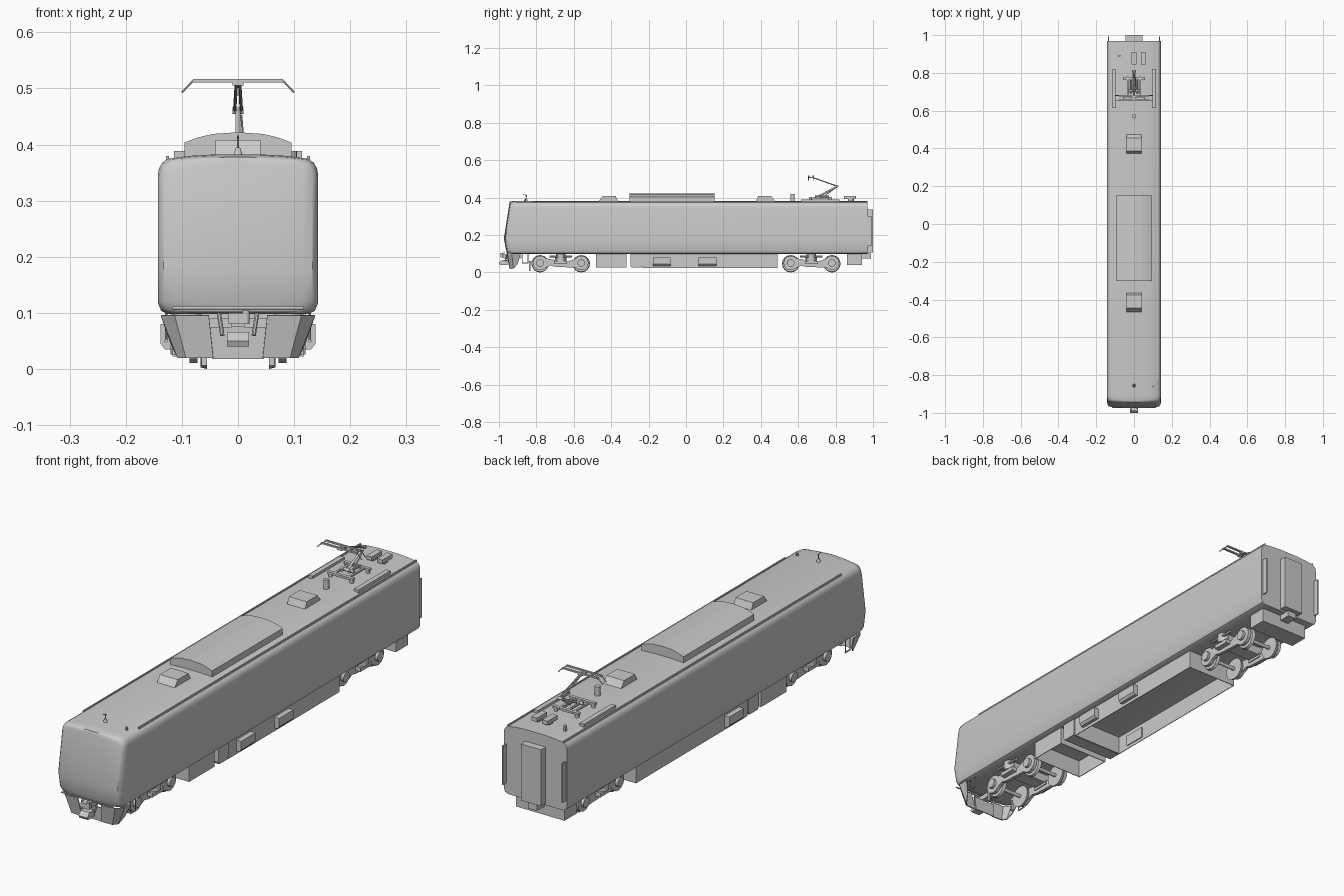
import bpy, bmesh, math
from mathutils import Vector


def finish(name, bm, smooth=None):
    bmesh.ops.remove_doubles(bm, verts=bm.verts, dist=1e-5)
    bmesh.ops.recalc_face_normals(bm, faces=bm.faces)
    me = bpy.data.meshes.new(name)
    bm.to_mesh(me)
    bm.free()
    ob = bpy.data.objects.new(name, me)
    bpy.context.collection.objects.link(ob)
    if smooth:
        bpy.ops.object.select_all(action='DESELECT')
        ob.select_set(True)
        bpy.context.view_layer.objects.active = ob
        bpy.ops.object.shade_smooth_by_angle(angle=math.radians(smooth))
    return ob


def prism(name, pts, axis, a, b, smooth=None):
    """Extrude a 2D outline along x (pts are y,z) or y (pts are x,z)."""
    put = (lambda p, t: (t, p[0], p[1])) if axis == 'x' else (lambda p, t: (p[0], t, p[1]))
    bm = bmesh.new()
    r0 = [bm.verts.new(put(p, a)) for p in pts]
    r1 = [bm.verts.new(put(p, b)) for p in pts]
    bm.faces.new(r0)
    bm.faces.new(r1)
    for i in range(len(pts)):
        j = (i + 1) % len(pts)
        bm.faces.new((r0[i], r0[j], r1[j], r1[i]))
    return finish(name, bm, smooth)


def box(name, x0, x1, y0, y1, z0, z1):
    return prism(name, [(x0, z0), (x1, z0), (x1, z1), (x0, z1)], 'y', y0, y1)


def rod(name, p, q, r, n=10, r2=None):
    p, q = Vector(p), Vector(q)
    bm = bmesh.new()
    bmesh.ops.create_cone(bm, cap_ends=True, segments=n, radius1=r,
                          radius2=r if r2 is None else r2, depth=(q - p).length)
    rot = Vector((0, 0, 1)).rotation_difference(q - p).to_matrix().to_4x4()
    bm.transform(rot)
    bmesh.ops.translate(bm, verts=bm.verts, vec=(p + q) / 2)
    return finish(name, bm, 40)


def plate(name, quads, t):
    bm = bmesh.new()
    for q in quads:
        bm.faces.new([bm.verts.new(v) for v in q])
    ob = finish(name, bm)
    m = ob.modifiers.new('thickness', 'SOLIDIFY')
    m.thickness, m.offset = t, 0
    return ob


# Car body: one cross-section lofted from the slanted, rounded nose to the flat rear
half = [(0.125, 0.098), (0.137, 0.104), (0.143, 0.118), (0.143, 0.18), (0.143, 0.345),
        (0.141, 0.357), (0.135, 0.368), (0.124, 0.375), (0.085, 0.380), (0.04, 0.3825)]
section = half + [(-x, z) for x, z in reversed(half)]
nose = [(0.09, -0.953), (0.118, -0.962), (0.18, -0.974), (0.345, -0.948), (0.39, -0.941)]


def nose_y(z):
    for (z0, y0), (z1, y1) in zip(nose, nose[1:]):
        if z <= z1:
            return y0 + (y1 - y0) * (z - z0) / (z1 - z0)
    return nose[-1][1]


bm = bmesh.new()
stations = [(0, 0, .97), (.001, .5, .97), (.004, .8, .97), (.008, .93, .975),
            (.016, .98, .988), (.035, 1, 1), (None, 1, 1)]
rings = []
for d, sx, sz in stations:
    ring = []
    for x, z in section:
        z = 0.23 + (z - 0.23) * sz
        ring.append(bm.verts.new((x * sx, 0.97 if d is None else nose_y(z) + d, z)))
    rings.append(ring)
for a, b in zip(rings, rings[1:]):
    for i in range(len(section)):
        j = (i + 1) % len(section)
        bm.faces.new((a[i], a[j], b[j], b[i]))
bm.faces.new(rings[-1])
finish('car_body', bm, 35)

# Nose bar, end gangway, side fins and rear gear
rod('nose_bar', (-0.117, -0.972, 0.109), (0.117, -0.972, 0.109), 0.003)
box('end_gangway', -0.045, 0.045, 0.97, 1.0, 0.105, 0.335)
box('rear_coupler', -0.02, 0.02, 0.93, 0.99, 0.075, 0.1)
box('rear_equipment_box', -0.11, 0.11, 0.86, 0.94, 0.04, 0.1)
for s in (-1, 1):
    box('end_fin', s * 0.132, s * 0.137, 0.968, 0.992, 0.14, 0.30)
    box('gutter_rail', s * 0.123, s * 0.128, -0.82, 0.97, 0.372, 0.38)
    # Front skirt halves, with corner returns
    plate('front_skirt', [
        [(s * .052, -.957, .096), (s * .112, -.953, .096), (s * .092, -.94, .02), (s * .044, -.942, .02)],
        [(s * .112, -.953, .096), (s * .136, -.93, .096), (s * .106, -.922, .02), (s * .092, -.94, .02)],
        [(s * .136, -.93, .096), (s * .136, -.885, .096), (s * .118, -.9, .045), (s * .106, -.922, .02)]], 0.004)
    box('rail_guard', s * 0.055, s * 0.065, -0.84, -0.832, 0.006, 0.06)
    box('rail_guard_arm', s * 0.055, s * 0.065, -0.84, -0.79, 0.05, 0.06)
    for y in (-0.875, -0.845):
        rod('step_post', (s * 0.128, y, 0.1), (s * 0.128, y, 0.05), 0.002, 6)
    rod('step_tread', (s * 0.128, -0.877, 0.05), (s * 0.128, -0.843, 0.05), 0.003, 6)
plate('skirt_centre', [[(-.05, -.94, .075), (.05, -.94, .075), (.045, -.936, .018), (-.045, -.936, .018)]], 0.004)

# Front coupler
box('coupler_shank', -0.012, 0.012, -0.975, -0.88, 0.075, 0.095)
box('coupler_head', -0.017, 0.017, -0.99, -0.968, 0.08, 0.1)
prism('coupler_lower', [(-0.985, 0.066), (-0.955, 0.066), (-0.955, 0.04), (-0.995, 0.04), (-1.0, 0.05)],
      'x', -0.02, 0.02)
rod('coupler_knuckle', (0.014, -0.985, 0.08), (0.014, -0.985, 0.104), 0.007)
for s in (-1, 1):
    rod('brake_hose', (s * 0.034, -0.955, 0.1), (s * 0.028, -0.965, 0.06), 0.004, 8)


# Underfloor: open-bottomed skirted cases and outboard boxes
def open_case(name, w, y0, y1, z0, z1):
    c = [(-w, y0), (w, y0), (w, y1), (-w, y1)]
    quads = []
    for i in range(4):
        (a, b), (e, f) = c[i], c[(i + 1) % 4]
        quads.append([(a, b, z0), (e, f, z0), (e, f, z1), (a, b, z1)])
    return plate(name, quads, 0.004)


open_case('front_underfloor_case', 0.115, -0.48, -0.32, 0.025, 0.1)
open_case('main_underfloor_case', 0.115, -0.23, 0.487, 0.022, 0.1)
prism('cross_tank', [(-0.298, 0.1), (-0.232, 0.1), (-0.232, 0.038), (-0.238, 0.026), (-0.292, 0.026),
                     (-0.298, 0.038)], 'x', -0.12, 0.12)
for s, ys in ((1, (-0.13, 0.115)), (-1, (-0.13,))):
    for y in ys:
        prism('side_equipment_box', [(s * 0.11, 0.08), (s * 0.138, 0.08), (s * 0.138, 0.045),
                                     (s * 0.13, 0.035), (s * 0.11, 0.035)], 'y', y - 0.047, y + 0.047)


# Bogies: dumbbell side frames, wheels, springs and bolster
def frame_outline(cy):
    pts = []
    for s in (1, -1):
        for i in range(11):
            t = math.radians(-140 + 28 * i) + (math.pi if s < 0 else 0)
            pts.append((cy + s * 0.11 + 0.039 * math.cos(t), 0.05 + 0.039 * math.sin(t)))
        pts += [(cy + s * 0.055, 0.05 + s * 0.014), (cy + s * 0.03, 0.03 if s < 0 else 0.055)]
    return pts


for cy in (-0.67, 0.67):
    box('bogie_bolster', -0.09, 0.09, cy - 0.03, cy + 0.03, 0.055, 0.09)
    for dy in (-0.11, 0.11):
        rod('axle', (-0.06, cy + dy, 0.046), (0.06, cy + dy, 0.046), 0.008)
        for s in (-1, 1):
            rod('wheel', (s * 0.055, cy + dy, 0.046), (s * 0.067, cy + dy, 0.046), 0.046, 28, 0.043)
            rod('axle_box', (s * 0.085, cy + dy, 0.05), (s * 0.098, cy + dy, 0.05), 0.02, 16)
    for s in (-1, 1):
        prism('bogie_side_frame', frame_outline(cy), 'x', s * 0.072, s * 0.086)
        rod('air_spring', (s * 0.09, cy, 0.06), (s * 0.09, cy, 0.1), 0.025, 16)
        box('spring_plank', s * 0.068, s * 0.108, cy - 0.035, cy + 0.035, 0.045, 0.062)
        rod('damper', (s * 0.106, cy - 0.06, 0.085), (s * 0.106, cy + 0.06, 0.085), 0.006, 8)

# Roof: arched cooling unit, vents and antennas
arch = [(-0.095, 0.375), (-0.095, 0.404), (-0.07, 0.413), (-0.045, 0.419), (0, 0.422),
        (0.045, 0.419), (0.07, 0.413), (0.095, 0.404), (0.095, 0.375)]
prism('roof_cooling_unit', arch, 'y', -0.303, 0.152)
for y in (-0.41, 0.42):
    f = 1 if y > 0 else -1
    prism('roof_vent', [(y - f * 0.048, 0.378), (y - f * 0.034, 0.408), (y + f * 0.036, 0.408),
                        (y + f * 0.058, 0.378)], 'x', -0.04, 0.04)
rod('front_antenna_base', (0, -0.855, 0.38), (0, -0.855, 0.395), 0.009, 10, 0.004)
rod('front_antenna', (0, -0.855, 0.39), (0, -0.852, 0.413), 0.002, 6)
rod('front_antenna_tip', (0, -0.852, 0.412), (0, -0.868, 0.416), 0.002, 6)
rod('whistle', (0.1, -0.86, 0.375), (0.1, -0.86, 0.389), 0.005, 8)
rod('lightning_arrester', (0, 0.57, 0.378), (0, 0.57, 0.42), 0.011, 12)
rod('roof_terminal', (-0.078, 0.89, 0.375), (-0.078, 0.89, 0.402), 0.007, 8)
for x in (0, 0.048):
    box('roof_switch_box', x - 0.012, x + 0.012, 0.845, 0.91, 0.392, 0.408)
    box('roof_switch_foot', x - 0.006, x + 0.006, 0.865, 0.89, 0.375, 0.393)
for s in (-1, 1):
    box('roof_walkway', s * 0.094, s * 0.114, 0.615, 0.82, 0.375, 0.389)

# Pantograph: base frame on insulators, folded arm and collector head
for y in (0.665, 0.77):
    box('pantograph_cross_beam', -0.058, 0.058, y - 0.007, y + 0.007, 0.393, 0.402)
    for s in (-1, 1):
        rod('insulator', (s * 0.048, y, 0.376), (s * 0.048, y, 0.396), 0.008, 10)
for s in (-1, 1):
    box('pantograph_side_beam', s * 0.028, s * 0.036, 0.66, 0.78, 0.394, 0.401)
    rod('pantograph_spring', (s * 0.015, 0.69, 0.405), (s * 0.015, 0.765, 0.405), 0.005, 8)
    rod('upper_arm', (s * 0.006, 0.81, 0.46), (s * 0.003, 0.675, 0.508), 0.003, 8)
    for y in (0.655, 0.68):
        rod('collector_horn', (s * 0.08, y, 0.514), (s * 0.1, y, 0.493), 0.002, 6)
rod('arm_pivot', (-0.03, 0.705, 0.405), (0.03, 0.705, 0.405), 0.006)
rod('lower_arm', (0, 0.705, 0.405), (0, 0.812, 0.46), 0.005)
rod('knee_joint', (-0.01, 0.81, 0.46), (0.01, 0.81, 0.46), 0.006)
rod('balance_rod', (0.01, 0.73, 0.4), (0.006, 0.8, 0.452), 0.002, 6)
box('head_carrier', -0.01, 0.01, 0.653, 0.684, 0.505, 0.511)
for y in (0.655, 0.68):
    box('collector_strip', -0.08, 0.08, y - 0.004, y + 0.004, 0.511, 0.517)
